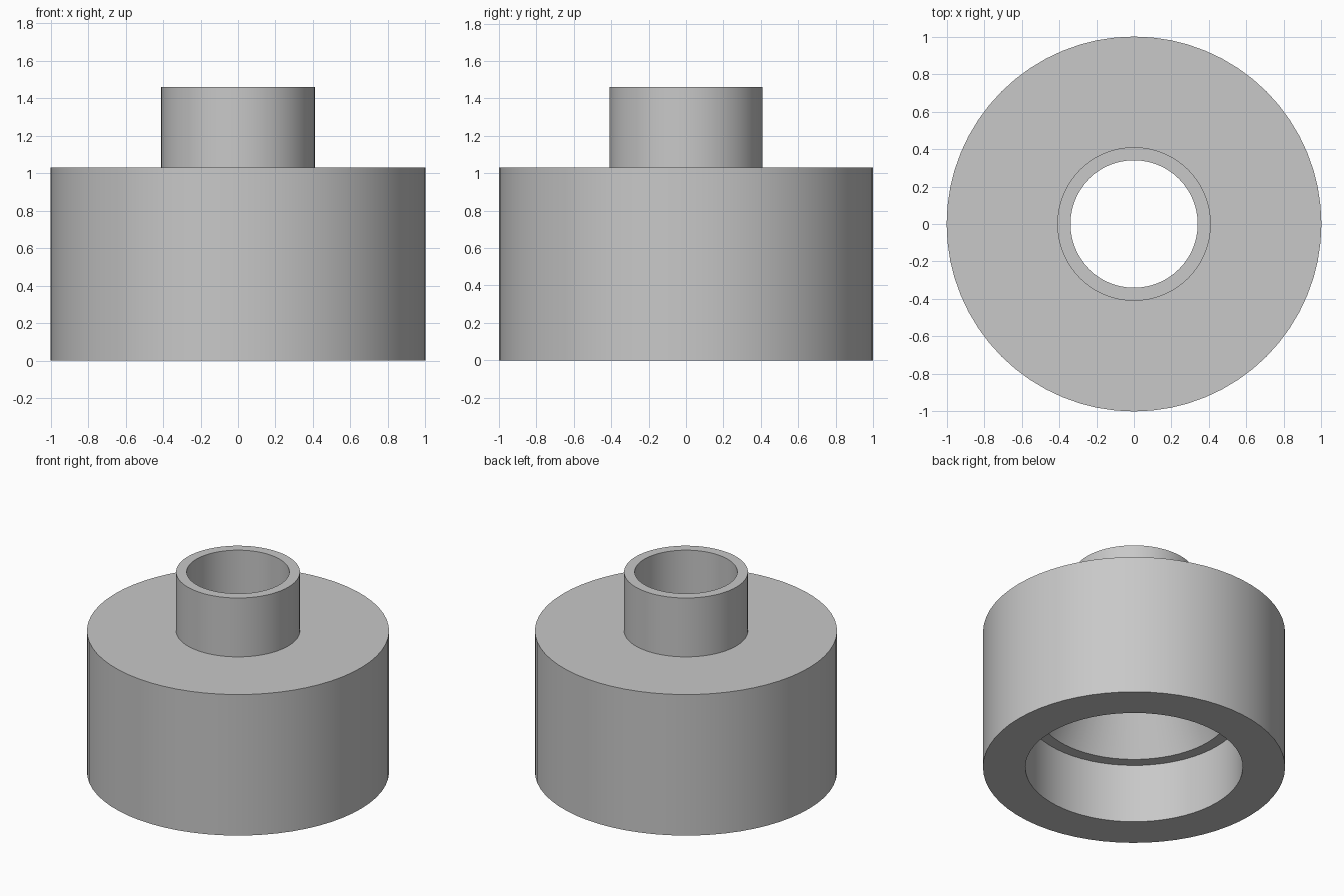
import bpy, bmesh, math

if "Cube" in bpy.data.objects:
    bpy.data.objects.remove(bpy.data.objects["Cube"])

SEGMENTS = 64

grey = bpy.data.materials.new("plain grey")
grey.diffuse_color = (0.58, 0.58, 0.58, 1.0)
grey.use_nodes = True
grey.node_tree.nodes["Principled BSDF"].inputs["Base Color"].default_value = grey.diffuse_color


def lathe(name, profile, material):
    """Revolve a closed (radius, height) profile around the z axis."""
    bm = bmesh.new()
    rings = []
    for r, z in profile:
        rings.append([bm.verts.new((r * math.cos(2 * math.pi * i / SEGMENTS),
                                    r * math.sin(2 * math.pi * i / SEGMENTS), z))
                      for i in range(SEGMENTS)])
    for a, b in zip(rings, rings[1:] + rings[:1]):
        for i in range(SEGMENTS):
            j = (i + 1) % SEGMENTS
            bm.faces.new((a[i], a[j], b[j], b[i]))
    bmesh.ops.recalc_face_normals(bm, faces=bm.faces)
    mesh = bpy.data.meshes.new(name)
    bm.to_mesh(mesh)
    bm.free()
    mesh.materials.append(material)
    obj = bpy.data.objects.new(name, mesh)
    bpy.context.collection.objects.link(obj)
    bpy.ops.object.select_all(action='DESELECT')
    obj.select_set(True)
    bpy.context.view_layer.objects.active = obj
    bpy.ops.object.shade_smooth_by_angle(angle=math.radians(20))
    return obj


# Stepped hose adapter: wide body, narrow spout, socket with stop ledge, tapered bore
lathe("hose_adapter", [
    (0.72, 0.0), (1.0, 0.0),      # bottom rim
    (1.0, 1.03), (0.41, 1.03),    # body wall and shoulder
    (0.41, 1.46), (0.34, 1.46),   # spout wall and lip
    (0.34, 1.03),                 # spout bore
    (0.64, 0.43), (0.72, 0.43),   # taper down to the stop ledge
], grey)
